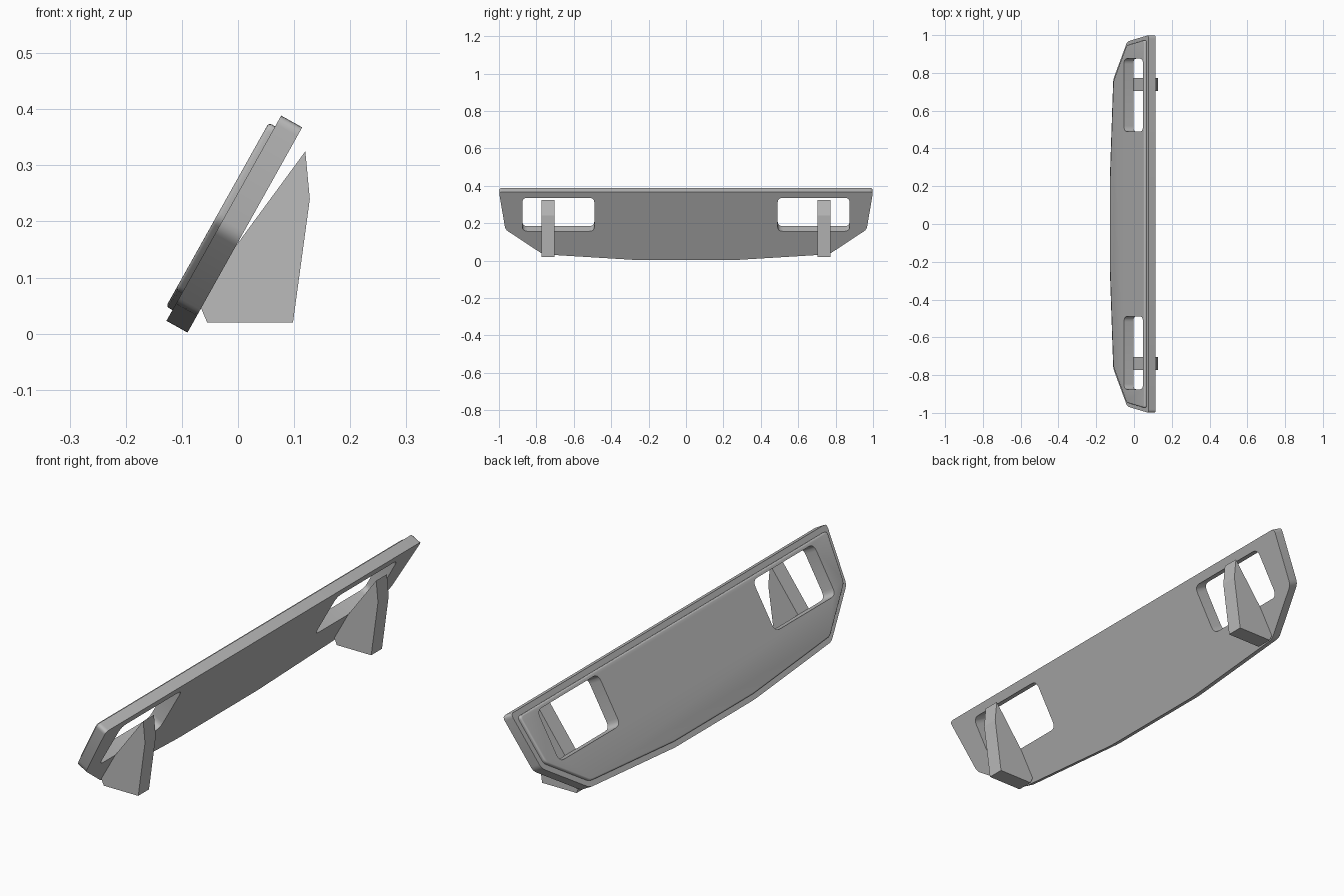
import bpy, bmesh, math
from mathutils import Vector

cube = bpy.data.objects.get("Cube")
if cube:
    bpy.data.objects.remove(cube, do_unlink=True)

grey = bpy.data.materials.new("plain grey")
grey.use_nodes = True
GREY = (0.5, 0.5, 0.5, 1)
grey.diffuse_color = GREY
grey.node_tree.nodes["Principled BSDF"].inputs["Base Color"].default_value = GREY

# Leaning frame of the panel: width, up the slope, outward
ORIGIN = Vector((-0.09, 0, 0.002))
ACROSS = Vector((0, 1, 0))
UP = Vector((0.488, 0, 0.873)).normalized()
OUT = Vector((-UP.z, 0, UP.x))


def lean(p, depth):
    return ORIGIN + ACROSS * p[0] + UP * p[1] + OUT * depth


def upright(p, depth):
    return Vector((p[0], depth, p[1]))


def rounded(points, radius, steps=4):
    """Round every corner of a polygon with a short curve."""
    result = []
    pts = [Vector(p) for p in points]
    for i, p in enumerate(pts):
        a, b = pts[i - 1] - p, pts[(i + 1) % len(pts)] - p
        a, b = p + a.normalized() * radius, p + b.normalized() * radius
        for k in range(steps + 1):
            t = k / steps
            result.append(a * (1 - t) ** 2 + p * 2 * t * (1 - t) + b * t * t)
    return result


def inset(points, d):
    """Move every side of a counter-clockwise polygon inward."""
    result = []
    pts = [Vector(p) for p in points]
    for i, p in enumerate(pts):
        e = (p - pts[i - 1]).normalized()
        f = (pts[(i + 1) % len(pts)] - p).normalized()
        n, m = Vector((-e.y, e.x)), Vector((-f.y, f.x))
        result.append(p + (n + m) * d / (1 + n.dot(m)))
    return result


def loft(name, loops, place):
    """Closed solid through matching (outline, depth) loops."""
    bm = bmesh.new()
    rings = [[bm.verts.new(place(p, depth)) for p in pts] for pts, depth in loops]
    n = len(rings[0])
    for low, high in zip(rings, rings[1:]):
        for i in range(n):
            j = (i + 1) % n
            bm.faces.new((low[i], low[j], high[j], high[i]))
    bm.faces.new(rings[0])
    bm.faces.new(rings[-1])
    bmesh.ops.recalc_face_normals(bm, faces=bm.faces)
    mesh = bpy.data.meshes.new(name)
    bm.to_mesh(mesh)
    bm.free()
    mesh.materials.append(grey)
    obj = bpy.data.objects.new(name, mesh)
    bpy.context.collection.objects.link(obj)
    return obj


def activate(obj):
    bpy.ops.object.select_all(action='DESELECT')
    obj.select_set(True)
    bpy.context.view_layer.objects.active = obj


# Panel outline, counter-clockwise
half = [(0.25, 0.0), (0.765, 0.036), (0.966, 0.188), (1.0, 0.419)]
outline = half + [(-y, v) for y, v in reversed(half)]
THICK, RAISED, ROUND = 0.043, 0.056, 0.006

plate = loft("back_plate", [(rounded(outline, 0.018), 0),
                            (rounded(outline, 0.018), THICK)], lean)

# Raised front face with a rounded rim
rim = [(0.022, THICK)]
for k in range(4):
    a = k / 3 * math.pi / 2
    rim.append((0.022 + ROUND * (1 - math.cos(a)), RAISED - ROUND * (1 - math.sin(a))))
face = loft("raised_face", [(rounded(inset(outline, d), 0.014), h) for d, h in rim], lean)

# Rounded window openings through both layers
for side in (-1, 1):
    a, b = sorted((side * 0.49, side * 0.875))
    window = rounded([(a, 0.177), (b, 0.177), (b, 0.382), (a, 0.382)], 0.028)
    cutter = loft("window_cutter", [(window, -0.05), (window, 0.1)], lean)
    cutter.hide_render = True
    for obj in (plate, face):
        activate(obj)
        mod = obj.modifiers.new("window", 'BOOLEAN')
        mod.operation, mod.solver, mod.object = 'DIFFERENCE', 'EXACT', cutter
        bpy.ops.object.modifier_apply(modifier=mod.name)
    bpy.data.objects.remove(cutter, do_unlink=True)

for obj in (plate, face):
    activate(obj)
    bpy.ops.object.shade_smooth_by_angle(angle=math.radians(35))

# Support fins behind the panel
fin = [(-0.055, 0.02), (0.098, 0.02), (0.128, 0.24), (0.12, 0.325),
       (-0.01, 0.148), (-0.066, 0.046)]
for side, label in ((1, "left"), (-1, "right")):
    loft(label + "_support_fin", [(fin, side * 0.704), (fin, side * 0.772)], upright)
